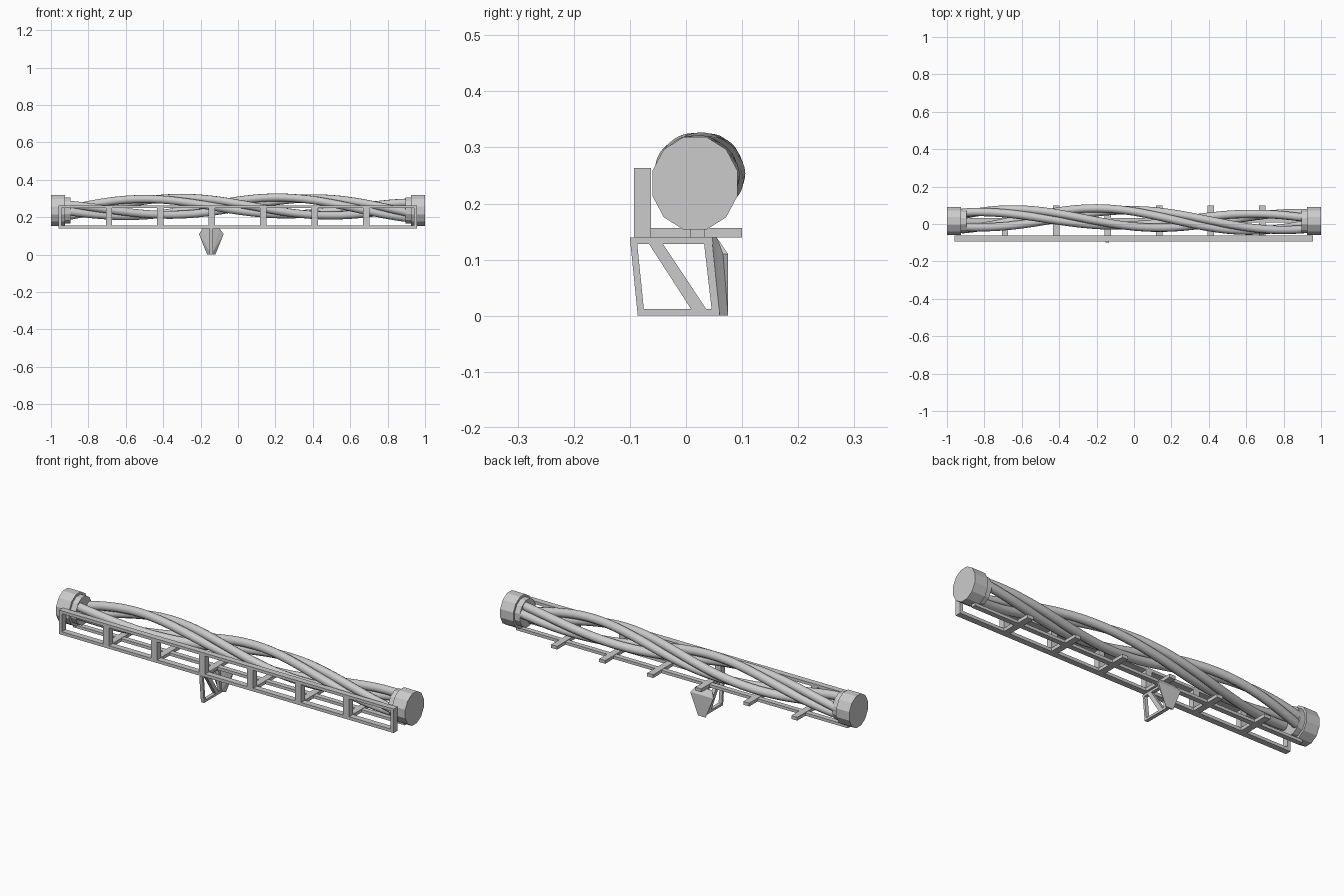
import bpy, bmesh, math
from mathutils import Vector, Matrix

old = bpy.data.objects.get("Cube")
if old:
    bpy.data.objects.remove(old, do_unlink=True)

GREY = (0.6, 0.6, 0.6, 1)
metal = bpy.data.materials.new("light_grey")
metal.use_nodes = True
metal.diffuse_color = GREY
metal.node_tree.nodes["Principled BSDF"].inputs["Base Color"].default_value = GREY


def finish(name, bm):
    bmesh.ops.recalc_face_normals(bm, faces=bm.faces)
    mesh = bpy.data.meshes.new(name)
    bm.to_mesh(mesh)
    bm.free()
    mesh.materials.append(metal)
    obj = bpy.data.objects.new(name, mesh)
    bpy.context.collection.objects.link(obj)
    return obj


def box(name, xs, ys, zs):
    bm = bmesh.new()
    bmesh.ops.create_cube(bm, size=1)
    for v in bm.verts:
        v.co = [r[0] if c < 0 else r[1] for c, r in zip(v.co, (xs, ys, zs))]
    return finish(name, bm)


def drum(name, x0, x1, radius):
    """Twelve-sided cylinder along x, slightly narrower in y."""
    bm = bmesh.new()
    bmesh.ops.create_cone(bm, cap_ends=True, segments=12, radius1=radius,
                          radius2=radius, depth=abs(x1 - x0))
    bm.transform(Matrix.Translation(((x0 + x1) / 2, 0.016, 0.236))
                 @ Matrix.Diagonal((1, 0.92, 1, 1))
                 @ Matrix.Rotation(math.pi / 12, 4, 'X')
                 @ Matrix.Rotation(math.pi / 2, 4, 'Y'))
    return finish(name, bm)


def plate(name, outline, x0, x1):
    """Extrude a y-z outline along x."""
    bm = bmesh.new()
    face = bm.faces.new([bm.verts.new((x0, y, z)) for y, z in outline])
    ext = bmesh.ops.extrude_face_region(bm, geom=[face])["geom"]
    moved = [g for g in ext if isinstance(g, bmesh.types.BMVert)]
    bmesh.ops.translate(bm, verts=moved, vec=(x1 - x0, 0, 0))
    return finish(name, bm)


# End couplings with collars
for side, s in (("left", 1), ("right", -1)):
    drum(side + "_coupling", s * 0.925, s * 1.0, 0.0855)
    drum(side + "_collar", s * 0.895, s * 0.93, 0.073)


# Twisted cables: two opposed pairs winding about a gently bowed axis
def cable(name, phase):
    curve = bpy.data.curves.new(name, 'CURVE')
    curve.dimensions = '3D'
    curve.bevel_depth = 0.022
    curve.bevel_resolution = 3
    curve.use_fill_caps = True
    spline = curve.splines.new('POLY')
    steps = 64
    spline.points.add(steps)
    for i, p in enumerate(spline.points):
        x = -0.92 + 1.84 * i / steps
        bow = math.cos(math.pi * x / 1.84)
        sway = math.sin(math.pi * x / 0.92)
        a = (x + 0.05) * math.tau / 1.56 + phase
        p.co = (x, 0.016 + 0.014 * bow - 0.016 * sway + 0.045 * math.cos(a),
                0.236 + 0.026 * bow + 0.045 * math.sin(a), 1)
    temp = bpy.data.objects.new(name + "_path", curve)
    bpy.context.collection.objects.link(temp)
    mesh = bpy.data.meshes.new_from_object(
        temp.evaluated_get(bpy.context.evaluated_depsgraph_get()))
    bpy.data.objects.remove(temp, do_unlink=True)
    mesh.name = name
    mesh.materials.clear()
    mesh.materials.append(metal)
    for poly in mesh.polygons:
        poly.use_smooth = len(poly.vertices) == 4
    bpy.context.collection.objects.link(bpy.data.objects.new(name, mesh))


for i, degrees in enumerate((-25, 25, 155, 205)):
    cable("cable_%d" % (i + 1), math.radians(degrees))

# Front ladder frame
FRAME_Y = (-0.093, -0.062)
box("top_rail", (-0.96, 0.957), FRAME_Y, (0.248, 0.263))
box("bottom_rail", (-0.96, 0.957), FRAME_Y, (0.139, 0.155))
box("right_end_post", (-0.96, -0.943), FRAME_Y, (0.155, 0.248))
box("left_end_post", (0.94, 0.957), FRAME_Y, (0.155, 0.248))

# Uprights with crossbars running back under the cables
for i in range(6):
    x = -0.69 + 0.275 * i
    span = (x - 0.017, x + 0.017)
    box("upright_%d" % (i + 1), span, FRAME_Y, (0.155, 0.248))
    box("crossbar_%d" % (i + 1), span, (-0.062, 0.10), (0.139, 0.156))

# Centre rail carrying the couplings
box("centre_rail", (-0.95, 0.95), (0.007, 0.033), (0.139, 0.154))

# Hanging bracket: a thin braced frame
MID = -0.143
bars = {
    "bracket_top": [(-0.10, 0.139), (-0.099, 0.128), (0.052, 0.128), (0.052, 0.139)],
    "bracket_bottom": [(-0.086, 0), (-0.087, 0.012), (0.06, 0.012), (0.06, 0)],
    "bracket_front": [(-0.10, 0.139), (-0.086, 0), (-0.074, 0), (-0.088, 0.139)],
    "bracket_back": [(0.031, 0.139), (0.047, 0), (0.06, 0), (0.046, 0.139)],
    "bracket_brace": [(-0.066, 0.128), (0.009, 0.012), (0.036, 0.012), (-0.041, 0.128)],
}
for name, outline in bars.items():
    plate(name, outline, MID - 0.009, MID + 0.009)

# Tapered ridged shield behind the bracket
bm = bmesh.new()
ridge = [(0, 0.045, 0.139), (0, 0.058, 0)]
half = [(0.045, 0.055, 0.139), (0.066, 0.066, 0.11), (0.066, 0.075, 0.11), (0.022, 0.075, 0)]
for x, y, z in ridge + half + [(-x, y, z) for x, y, z in half]:
    bm.verts.new(Vector((MID + x, y, z)))
bmesh.ops.convex_hull(bm, input=bm.verts)
finish("bracket_shield", bm)
